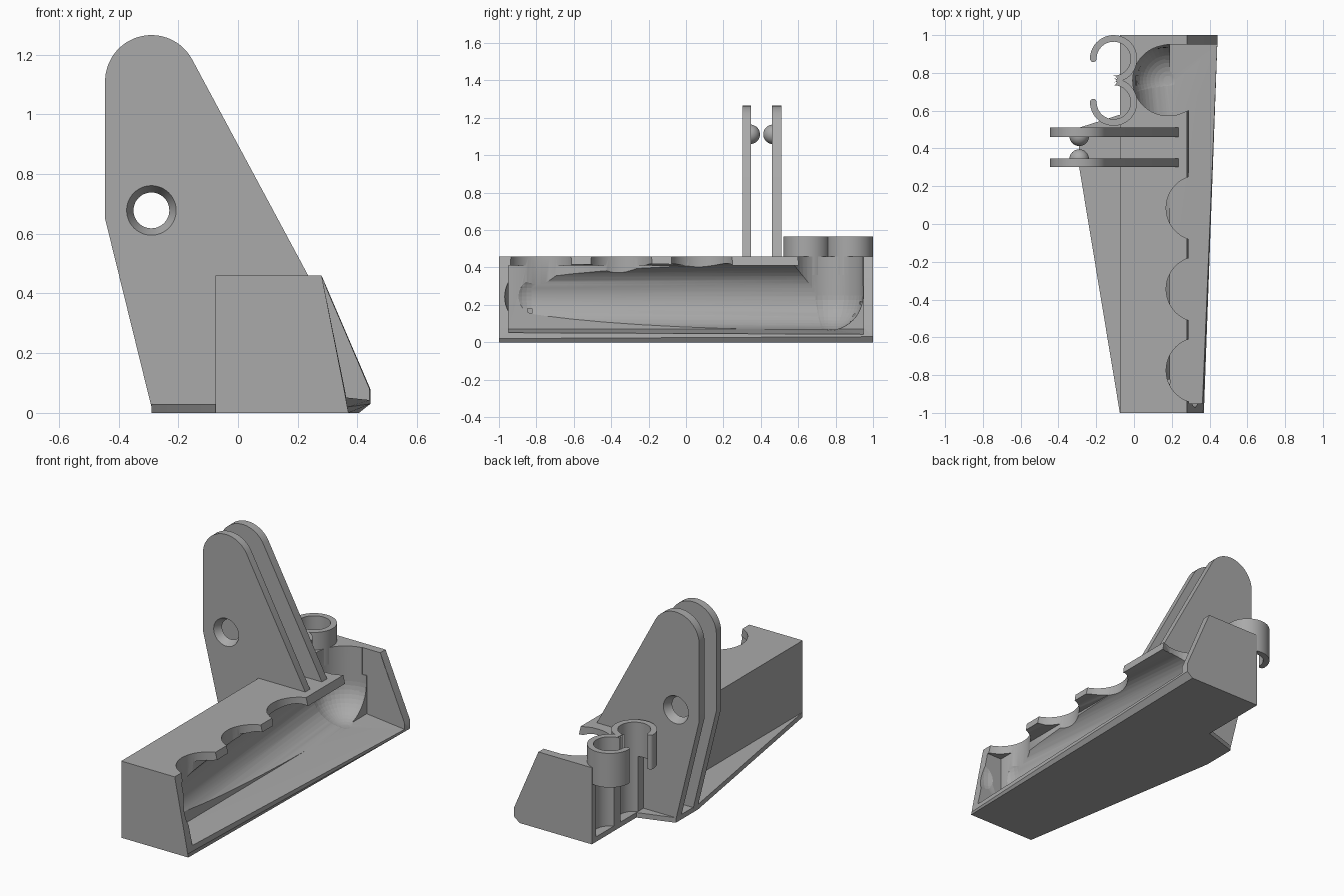
import bpy, bmesh, math
from mathutils import Vector

cube = bpy.data.objects.get("Cube")
if cube:
    bpy.data.objects.remove(cube, do_unlink=True)

grey = bpy.data.materials.new("matte grey")
grey.use_nodes = True
grey.diffuse_color = (0.4, 0.4, 0.4, 1)
grey.node_tree.nodes["Principled BSDF"].inputs["Base Color"].default_value = grey.diffuse_color


def finish(name, bm):
    bmesh.ops.recalc_face_normals(bm, faces=bm.faces)
    mesh = bpy.data.meshes.new(name)
    bm.to_mesh(mesh)
    bm.free()
    mesh.materials.append(grey)
    obj = bpy.data.objects.new(name, mesh)
    bpy.context.collection.objects.link(obj)
    return obj


def loft(name, start, end):
    """Closed solid between two matching outlines."""
    bm = bmesh.new()
    a = [bm.verts.new(p) for p in start]
    b = [bm.verts.new(p) for p in end]
    bm.faces.new(a)
    bm.faces.new(b)
    for i in range(len(a)):
        j = (i + 1) % len(a)
        bm.faces.new((a[i], a[j], b[j], b[i]))
    return finish(name, bm)


def along_y(name, profile, y0, y1):
    return loft(name, [(x, y0, z) for x, z in profile], [(x, y1, z) for x, z in profile])


def along_z(name, outline, z0, z1):
    return loft(name, [(x, y, z0) for x, y in outline], [(x, y, z1) for x, y in outline])


def arc(cx, cy, r, a0, a1, n=32):
    angles = [math.radians(a0 + (a1 - a0) * i / n) for i in range(n + 1)]
    return [(cx + r * math.cos(t), cy + r * math.sin(t)) for t in angles]


def circle(cx, cy, r):
    return arc(cx, cy, r, 0, 360, 48)[:-1]


def capsule(name, c0, r0, c1, r1):
    """Rounded bar: hull of two spheres."""
    bm = bmesh.new()
    for c, r in ((c0, r0), (c1, r1)):
        ball = bmesh.ops.create_uvsphere(bm, u_segments=40, v_segments=24, radius=r)
        bmesh.ops.translate(bm, verts=ball["verts"], vec=Vector(c))
    hull = bmesh.ops.convex_hull(bm, input=bm.verts)
    inside = [v for v in hull["geom_interior"] if isinstance(v, bmesh.types.BMVert)]
    bmesh.ops.delete(bm, geom=inside, context="VERTS")
    return finish(name, bm)


def cut(target, cutter):
    cutter.hide_render = True
    mod = target.modifiers.new("cut", "BOOLEAN")
    mod.operation = "DIFFERENCE"
    mod.solver = "EXACT"
    mod.object = cutter
    bpy.context.view_layer.objects.active = target
    bpy.ops.object.modifier_apply(modifier=mod.name)
    bpy.data.objects.remove(cutter, do_unlink=True)


# Tapering main body
front = [(-0.075, 0), (0.37, 0), (0.366, 0.02), (0.355, 0.08), (0.28, 0.46), (-0.075, 0.46)]
back = [(-0.075, 0), (0.405, 0), (0.443, 0.03), (0.443, 0.08), (0.28, 0.46), (-0.075, 0.46)]
body = loft("body", [(x, -1, z) for x, z in front], [(x, 1, z) for x, z in back])

# Side pocket, slanted trough and upright well
pocket = [(0.19, 0.07), (0.45, 0.042), (0.6, 0.042), (0.6, 0.41), (0.19, 0.41)]
cut(body, along_y("pocket_cutter", pocket, -0.95, 0.95))
cut(body, capsule("trough_cutter", (0.33, -0.8, 0.245), 0.17, (0.18, 0.76, 0.245), 0.18))
cut(body, capsule("well_cutter", (0.18, 0.76, 0.25), 0.187, (0.18, 0.76, 0.9), 0.187))
notch = [(0.18, 0.575), (0.22, 0.575), (0.31, 0.61), (0.6, 0.61), (0.6, 0.95), (0.16, 0.95)]
cut(body, along_z("notch_cutter", notch, 0.3, 0.7))

# Scallops along the top edge
for y in (0.085, -0.345, -0.775):
    cut(body, along_z("scallop_cutter", circle(0.343, y, 0.173), 0.3, 0.6))

# Clip channels in the side, with a C-shaped clip over each
for label, y, side in (("rear", 0.875, 1), ("front", 0.645, -1)):
    cx, outer, inner = -0.108, 0.125, 0.09
    cut(body, along_z("channel_cutter", circle(cx, y, inner), 0.03, 0.7))
    mid, half = (outer + inner) / 2, (outer - inner) / 2
    outline = arc(0, 0, outer, -90, 180)
    outline += arc(-mid, 0, half, 180, 360, 8)[1:-1]
    outline += arc(0, 0, inner, 180, -90)
    outline += arc(0, -mid, half, 90, -90, 8)[1:-1]
    along_z(label + "_clip", [(cx + px, y + side * py) for px, py in outline], 0.36, 0.565)

# Thin base flange
flange = [(-0.07, -1), (-0.075, -1), (-0.29, 0.3), (-0.29, 0.51), (-0.07, 0.58)]
along_z("base_flange", flange, 0, 0.03)

# Upright plates with countersunk hole and inner bump
plate = [(-0.07, 0), (-0.285, 0), (-0.445, 0.65)]
plate += arc(-0.29, 1.11, 0.155, 180, 28)
plate += [(0.235, 0.46), (0.235, 0.44), (-0.07, 0.44)]
for label, outside, inside in (("front", 0.302, 0.348), ("rear", 0.51, 0.46)):
    obj = along_y(label + "_plate", plate, outside, inside)
    step = inside - outside
    wide, narrow = circle(-0.29, 0.678, 0.0945), circle(-0.29, 0.678, 0.0485)
    cut(obj, loft("hole_cutter", [(x, outside - step / 2, z) for x, z in wide],
                  [(x, inside + step / 2, z) for x, z in narrow]))
    bm = bmesh.new()
    bmesh.ops.create_uvsphere(bm, u_segments=32, v_segments=16, radius=0.052)
    bmesh.ops.translate(bm, verts=bm.verts, vec=(-0.29, inside - step * 0.1, 1.112))
    # keep only the half standing out of the plate
    bmesh.ops.bisect_plane(bm, geom=bm.verts[:] + bm.edges[:] + bm.faces[:],
                           plane_co=(0, inside - step * 0.1, 0),
                           plane_no=(0, -step, 0), clear_outer=True)
    finish(label + "_bump", bm)

# Smooth curved surfaces, keep edges sharp
bpy.ops.object.select_all(action="DESELECT")
for obj in bpy.context.collection.objects:
    if obj.type == "MESH":
        obj.select_set(True)
        bpy.context.view_layer.objects.active = obj
bpy.ops.object.shade_smooth_by_angle(angle=math.radians(30))
